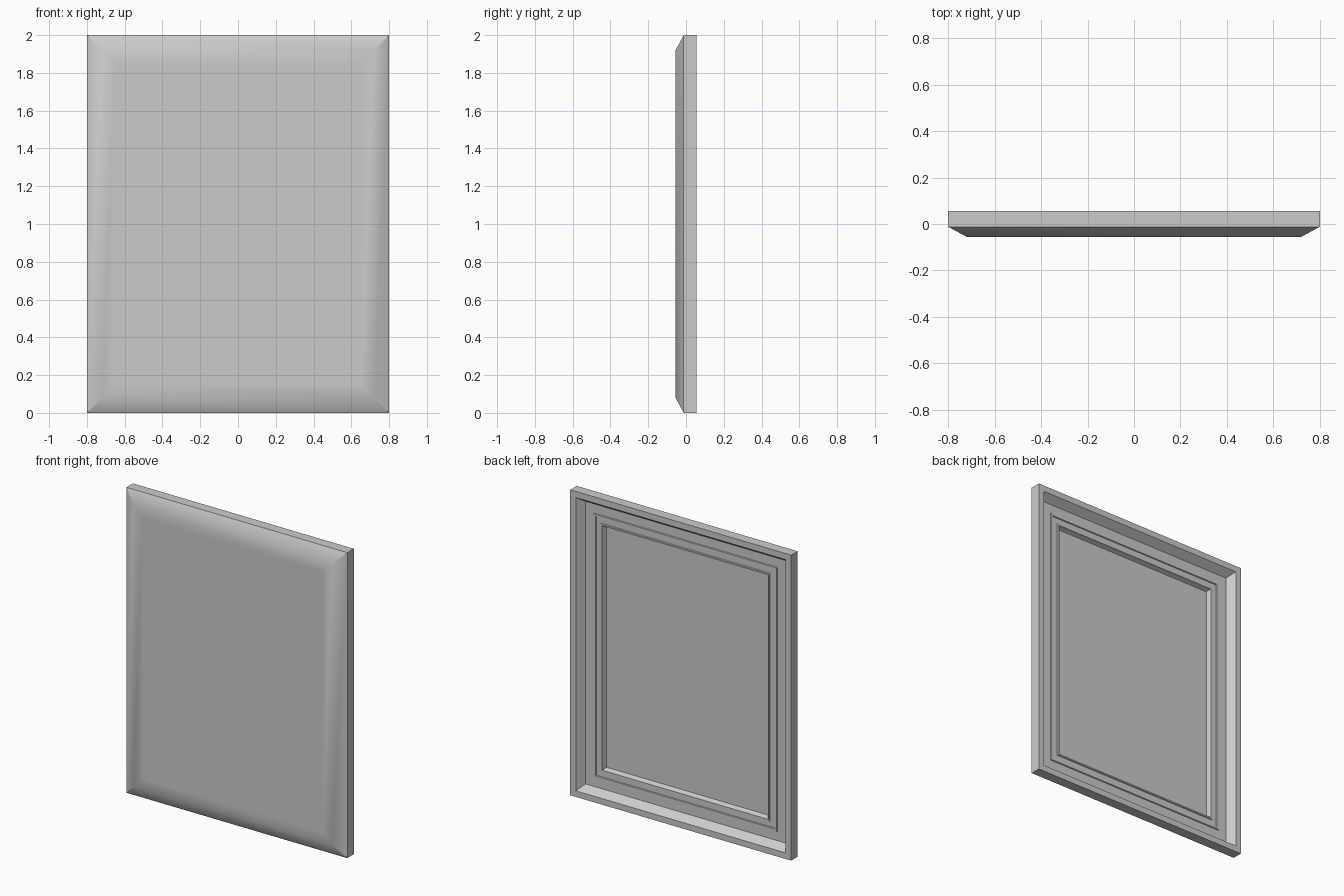
import bpy, bmesh, math

if "Cube" in bpy.data.objects:
    bpy.data.objects.remove(bpy.data.objects["Cube"])

W, H = 0.8, 2.0  # half width, full height


def ring_panel(name, profile):
    """Concentric rectangles (inset, y) bridged into one closed solid."""
    bm = bmesh.new()
    rings = []
    for i, y in profile:
        rings.append([bm.verts.new(p) for p in (
            (-W + i, y, i), (W - i, y, i), (W - i, y, H - i), (-W + i, y, H - i))])
    for a, b in zip(rings, rings[1:]):
        for k in range(4):
            n = (k + 1) % 4
            bm.faces.new((a[k], a[n], b[n], b[k]))
    bm.faces.new(rings[0])
    bm.faces.new(rings[-1])
    bmesh.ops.recalc_face_normals(bm, faces=bm.faces)
    mesh = bpy.data.meshes.new(name)
    bm.to_mesh(mesh)
    bm.free()
    obj = bpy.data.objects.new(name, mesh)
    bpy.context.collection.objects.link(obj)
    bpy.context.view_layer.objects.active = obj
    obj.select_set(True)
    bpy.ops.object.shade_smooth_by_angle(angle=math.radians(30))
    obj.select_set(False)
    return obj


ring_panel("framed_panel", [
    # raised front with a soft chamfer
    (0.15, -0.055), (0.08, -0.055), (0.0, -0.012),
    # outer edge and back rim
    (0.0, 0.055), (0.04, 0.055),
    # sloped wall down to the recessed border
    (0.075, 0.004), (0.135, 0.004),
    # thin raised bead
    (0.138, 0.010), (0.150, 0.010), (0.153, 0.004),
    # inner border, small lip and sunken centre panel
    (0.188, 0.004), (0.191, 0.010), (0.200, 0.010), (0.203, 0.000),
    (0.212, -0.018),
])
